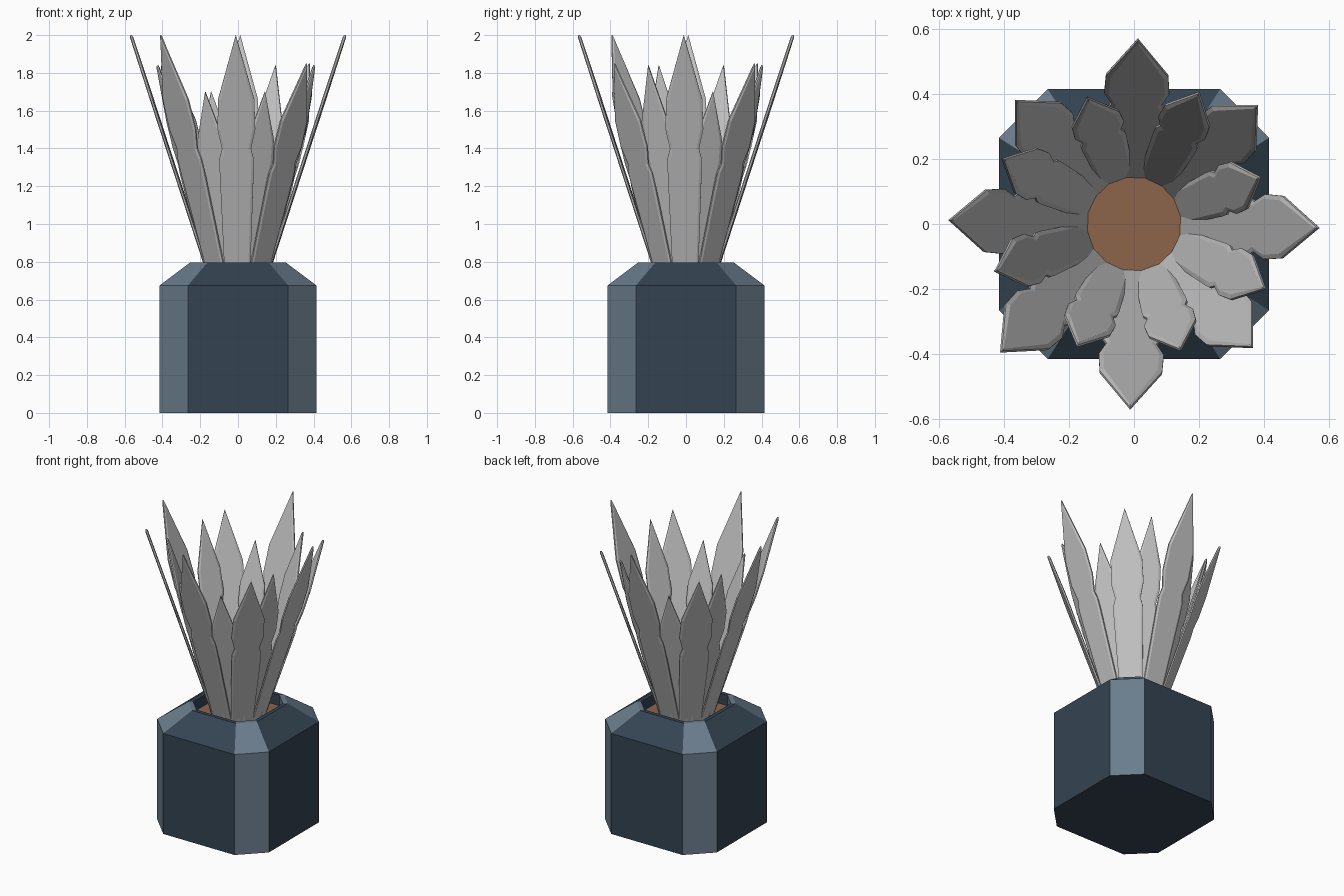
import bpy, bmesh, math
from mathutils import Matrix

if "Cube" in bpy.data.objects:
    bpy.data.objects.remove(bpy.data.objects["Cube"])


def material(name, rgb):
    m = bpy.data.materials.new(name)
    lin = [((c / 255 + 0.055) / 1.055) ** 2.4 for c in rgb]
    m.diffuse_color = (*lin, 1)
    m.use_nodes = True
    m.node_tree.nodes["Principled BSDF"].inputs["Base Color"].default_value = m.diffuse_color
    return m


SLATE = material("dark slate", (52, 68, 82))
CORNER = material("light slate", (106, 124, 140))
SOIL = material("brown soil", (140, 100, 75))
LEAF = material("pale grey leaf", (196, 196, 196))


def finish(name, bm, mats):
    bmesh.ops.recalc_face_normals(bm, faces=bm.faces)
    me = bpy.data.meshes.new(name)
    bm.to_mesh(me)
    bm.free()
    for m in mats:
        me.materials.append(m)
    ob = bpy.data.objects.new(name, me)
    bpy.context.collection.objects.link(ob)
    return ob


def octagon(bm, half, corner, z):
    """Square of the given half width with cut corners."""
    pts = [(half, -corner), (half, corner), (corner, half), (-corner, half),
           (-half, corner), (-half, -corner), (-corner, -half), (corner, -half)]
    return [bm.verts.new((x, y, z)) for x, y in pts]


# pot: octagonal block, sloped shoulder, thin rim and inner wall
bm = bmesh.new()
rings = [octagon(bm, *p) for p in ((0.415, 0.265, 0), (0.415, 0.265, 0.675),
                                   (0.255, 0.163, 0.795), (0.23, 0.147, 0.795),
                                   (0.23, 0.147, 0.70))]
bm.faces.new(rings[0])
bm.faces.new(rings[-1])
for a, b in zip(rings, rings[1:]):
    for i in range(8):
        j = (i + 1) % 8
        bm.faces.new((a[i], a[j], b[j], b[i]))
bm.normal_update()
for f in bm.faces:   # cut corners are lighter than the main sides
    c = f.calc_center_median()
    if min(abs(c.x), abs(c.y)) > 0.1:
        f.material_index = 1
finish("pot", bm, [SLATE, CORNER])

# soil
bm = bmesh.new()
bm.faces.new(octagon(bm, 0.23, 0.147, 0.725))
finish("soil", bm, [SOIL])

# leaf half outline: (fraction of length, half width)
OUTLINE = [(-0.02, 0.066), (0.44, 0.09), (0.49, 0.09), (0.53, 0.077),
           (0.61, 0.1), (0.735, 0.096)]


def leaf(name, angle, tip_r, tip_z, width, base_r=0.15, base_z=0.72):
    rise, run = tip_z - base_z, tip_r - base_r
    length = math.hypot(rise, run)
    bm = bmesh.new()
    right = [(w * width, t * length) for t, w in OUTLINE]
    pts = right + [(0, length)] + [(-x, z) for x, z in reversed(right)]
    t = 0.004
    front = bm.faces.new([bm.verts.new((x, -t, z)) for x, z in pts])
    ext = bmesh.ops.extrude_face_region(bm, geom=[front], use_keep_orig=True)
    back = [g for g in ext["geom"] if isinstance(g, bmesh.types.BMFace)]
    bmesh.ops.translate(bm, vec=(0, 2 * t, 0),
                        verts=[g for g in ext["geom"] if isinstance(g, bmesh.types.BMVert)])
    bmesh.ops.recalc_face_normals(bm, faces=bm.faces)
    # bevelled border on both faces
    for f in [front] + back:
        bmesh.ops.inset_region(bm, faces=[f], thickness=0.014, depth=0.005)
    ob = finish(name, bm, [LEAF])
    # local -y points outward after the turn; lean out from the base
    ob.matrix_world = (Matrix.Rotation(angle + math.pi / 2, 4, 'Z')
                       @ Matrix.Translation((0, -base_r, base_z))
                       @ Matrix.Rotation(math.atan2(run, rise), 4, 'X'))


# outer leaves: tall on the axes and one corner, shorter on the other corners
for k in range(8):
    tall = k % 2 == 0 or k == 5
    leaf(f"outer_leaf_{k}", math.radians(45 * k - 1.2),
         0.567 if tall else 0.525, 2.0 if tall else 1.85, 1.0)

# inner leaves: narrower and more upright, two lengths
for k, long_leaf in enumerate((0, 1, 0, 1, 1, 0, 0, 1)):
    leaf(f"inner_leaf_{k}", math.radians(45 * k + 20.2 - (1.5 if long_leaf else 0)),
         0.45 if long_leaf else 0.413, 1.84 if long_leaf else 1.7, 0.8)
